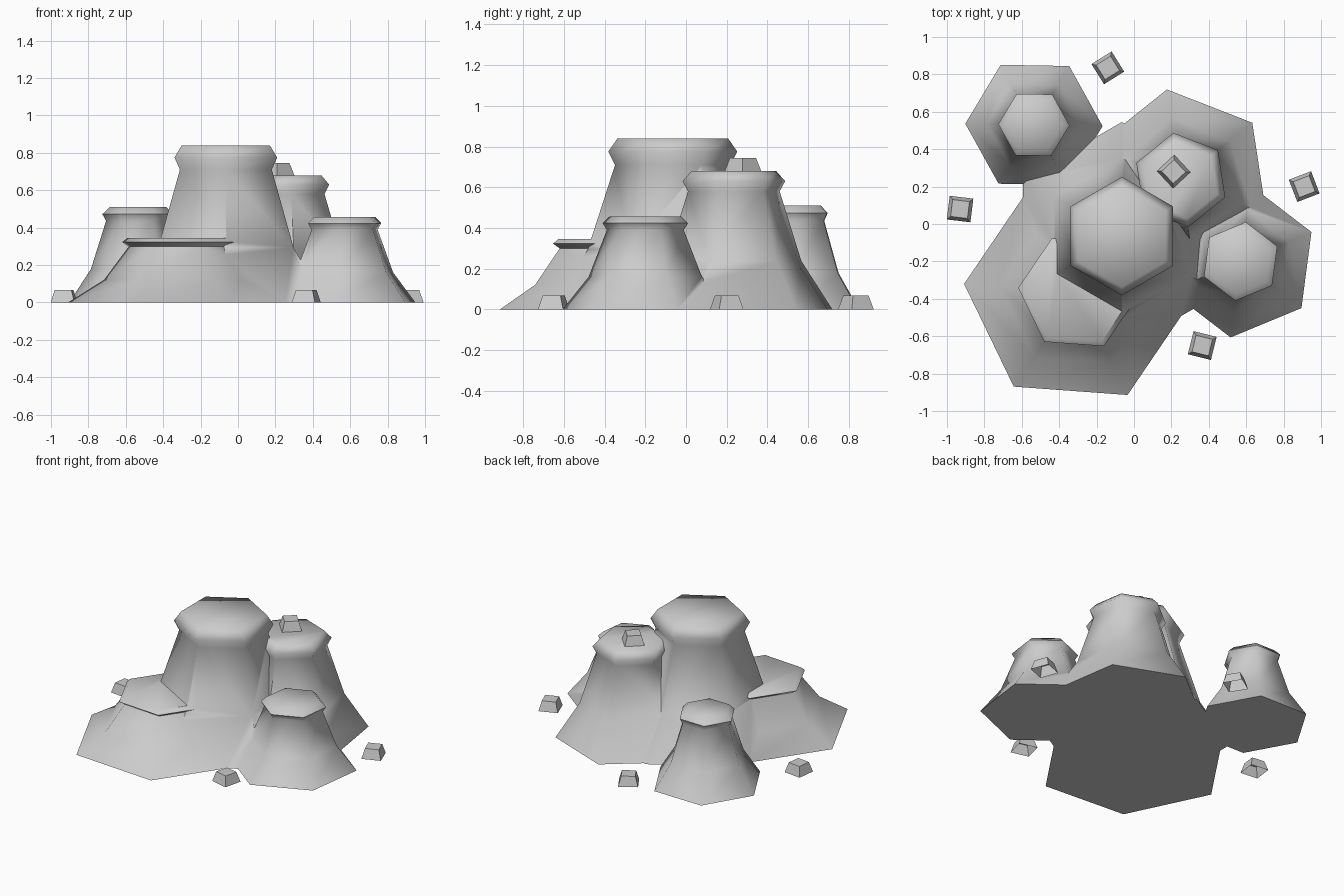
import bpy, bmesh
from math import cos, sin, radians, pi

if "Cube" in bpy.data.objects:
    bpy.data.objects.remove(bpy.data.objects["Cube"])


def ring_stack(name, centre, rings, sides, rot, close_bottom=True):
    """Stack polygon rings (radius, z) into one solid."""
    bm = bmesh.new()
    loops = []
    for r, z in rings:
        loops.append([bm.verts.new((centre[0] + r * cos(radians(rot) + 2 * pi * i / sides),
                                    centre[1] + r * sin(radians(rot) + 2 * pi * i / sides), z))
                      for i in range(sides)])
    for a, b in zip(loops, loops[1:]):
        for i in range(sides):
            j = (i + 1) % sides
            bm.faces.new((a[i], a[j], b[j], b[i]))
    bm.faces.new(loops[-1])
    if close_bottom:
        bm.faces.new(loops[0][::-1])
    mesh = bpy.data.meshes.new(name)
    bm.to_mesh(mesh)
    bm.free()
    ob = bpy.data.objects.new(name, mesh)
    bpy.context.collection.objects.link(ob)
    return ob


def smooth(ob, angle=65):
    bpy.ops.object.select_all(action='DESELECT')
    ob.select_set(True)
    bpy.context.view_layer.objects.active = ob
    bpy.ops.object.shade_smooth_by_angle(angle=radians(angle))


def mesa(name, centre, base, cap, rot, top, neck):
    """Flared hexagonal body with an overhanging cap slab."""
    inset = min(0.045, 0.35 * (top - neck) + 0.012)
    rings = [(base, 0), (base * 0.685, top * 0.35), (base * 0.465, neck),
             (cap, (top + neck) / 2), (cap - inset, top)]
    return ring_stack(name, centre, rings, 6, rot)


# Five mesas, fused into one rock mass
main = mesa("mesa_cluster", (-0.065, -0.065), 0.61, 0.317, 90, 0.84, 0.71)
others = [
    mesa("mesa_front_left", (-0.30, -0.365), 0.61, 0.32, -4.2, 0.345, 0.30),
    mesa("mesa_back_right", (0.25, 0.235), 0.49, 0.255, 38.7, 0.68, 0.58),
    mesa("mesa_right", (0.57, -0.20), 0.41, 0.212, 22.5, 0.457, 0.39),
    mesa("mesa_back_left", (-0.535, 0.53), 0.367, 0.19, -1, 0.51, 0.435),
]
bpy.context.view_layer.objects.active = main
for ob in others:
    mod = main.modifiers.new("fuse", 'BOOLEAN')
    mod.operation = 'UNION'
    mod.solver = 'EXACT'
    mod.object = ob
    bpy.ops.object.modifier_apply(modifier=mod.name)
    bpy.data.objects.remove(ob, do_unlink=True)
smooth(main)

# Loose square boulders: x, y, ground height, rotation
for n, (x, y, z, rot) in enumerate([
        (-0.14, 0.835, 0, 77), (0.91, 0.20, 0, 66), (0.365, -0.65, 0, 31),
        (-0.93, 0.08, 0, 38), (0.212, 0.28, 0.678, 88)]):
    rock = ring_stack(f"boulder_{n + 1}", (x, y),
                      [(0.09, z), (0.064, z + 0.067)], 4, rot, close_bottom=False)
    smooth(rock)
